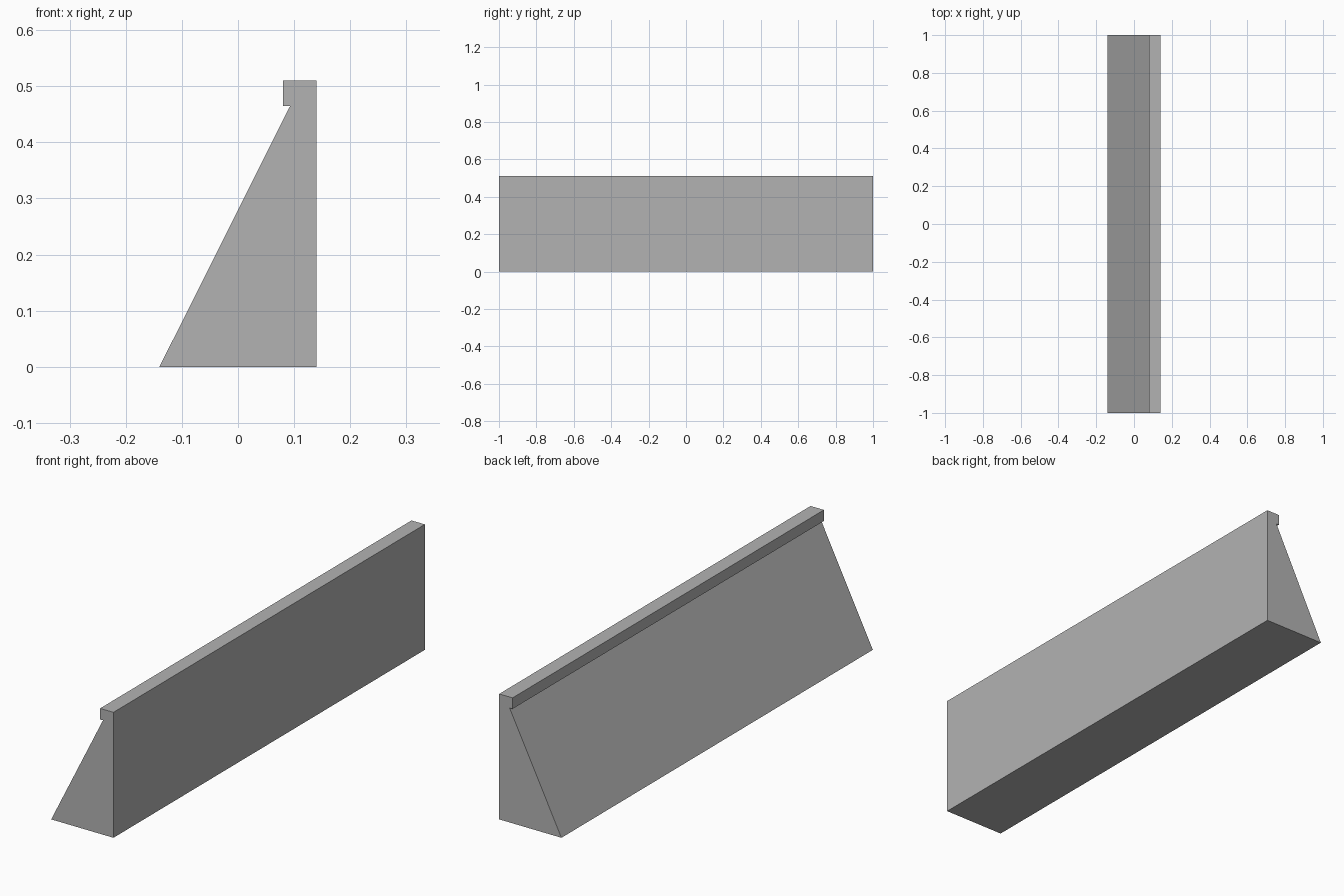
import bpy
import bmesh

cube = bpy.data.objects.get("Cube")
if cube:
    bpy.data.objects.remove(cube, do_unlink=True)

# Plain grey concrete
concrete = bpy.data.materials.new("concrete_grey")
concrete.use_nodes = True
colour = (0.45, 0.45, 0.45, 1)
concrete.diffuse_color = colour
concrete.node_tree.nodes["Principled BSDF"].inputs["Base Color"].default_value = colour

# Wall cross-section: sloped side, vertical side, overhanging coping
HALF_WIDTH, HALF_LENGTH, HEIGHT = 0.14, 1.0, 0.51
COPING_X, COPING_Z, NECK_X = 0.08, 0.465, 0.093
profile = [
    (-HALF_WIDTH, 0),
    (HALF_WIDTH, 0),
    (HALF_WIDTH, HEIGHT),
    (COPING_X, HEIGHT),
    (COPING_X, COPING_Z),
    (NECK_X, COPING_Z),
]

# Extrude the cross-section along the length of the wall
bm = bmesh.new()
section = bm.faces.new([bm.verts.new((x, -HALF_LENGTH, z)) for x, z in profile])
extruded = bmesh.ops.extrude_face_region(bm, geom=[section], use_keep_orig=True)
moved = [v for v in extruded["geom"] if isinstance(v, bmesh.types.BMVert)]
bmesh.ops.translate(bm, verts=moved, vec=(0, 2 * HALF_LENGTH, 0))
bmesh.ops.recalc_face_normals(bm, faces=bm.faces)

mesh = bpy.data.meshes.new("barrier_wall")
bm.to_mesh(mesh)
bm.free()
mesh.materials.append(concrete)
wall = bpy.data.objects.new("barrier_wall", mesh)
bpy.context.collection.objects.link(wall)
